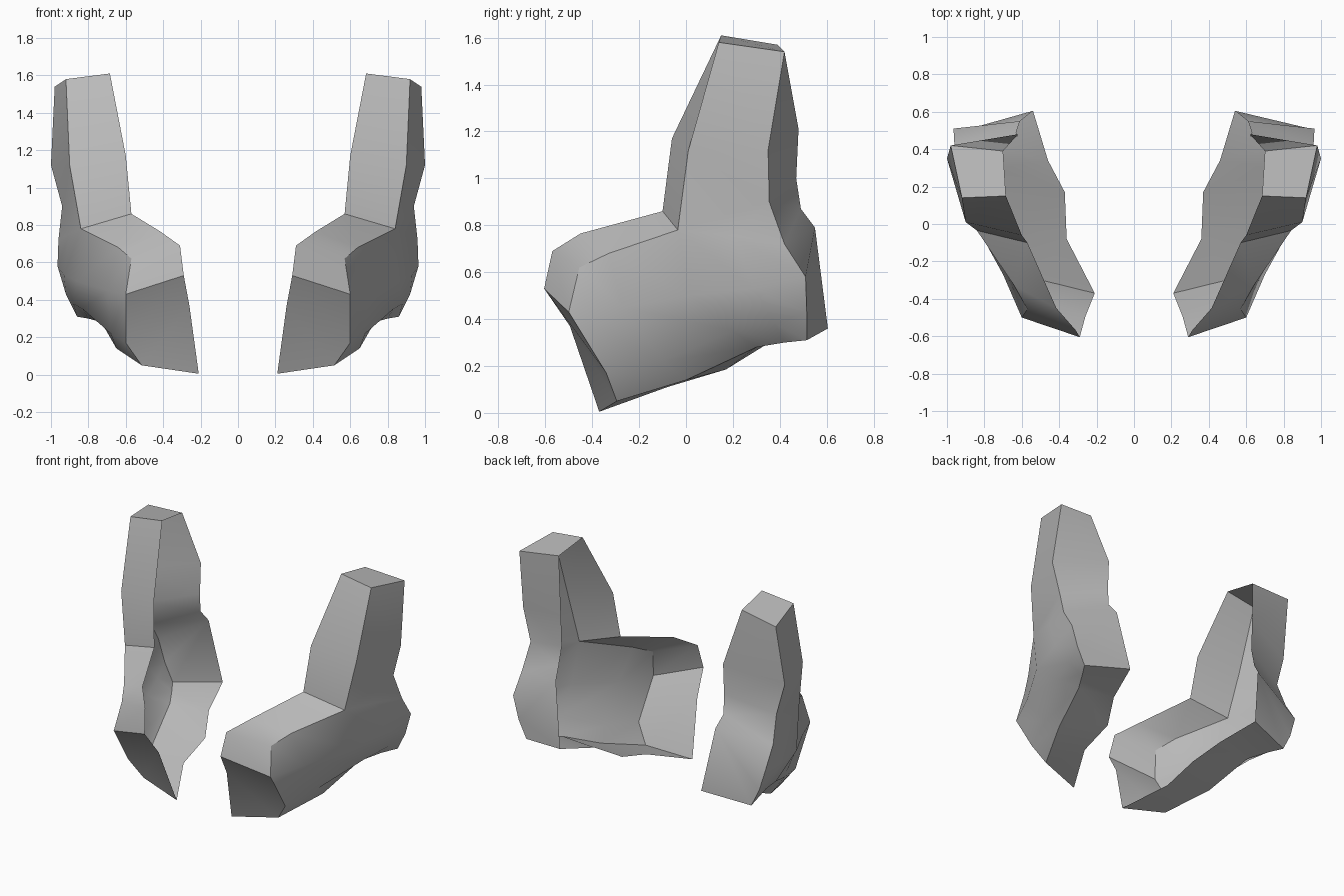
import bpy
import bmesh
import math
from mathutils import Vector

default_cube = bpy.data.objects.get("Cube")
if default_cube:
    bpy.data.objects.remove(default_cube, do_unlink=True)


def make_material(name, colour):
    material = bpy.data.materials.new(name)
    material.use_nodes = True
    material.diffuse_color = colour
    shader = next(n for n in material.node_tree.nodes if n.type == "BSDF_PRINCIPLED")
    shader.inputs["Base Color"].default_value = colour
    return material


grey = make_material("plain grey", (0.5, 0.5, 0.5, 1))

# Upright section: vertical edges, each from top to bottom
shaft_inner_front = [(.685, .15, 1.61), (.6, -.06, 1.17), (.57, -.1, .86)]
shaft_outer_front = [(.92, .14, 1.58), (.9, .01, 1.12), (.84, -.035, .78)]
back_outer = [(.98, .42, 1.54), (1, .35, 1.12), (.94, .355, .9),
              (.96, .42, .72), (.965, .51, .58), (.86, .515, .31)]
back_inner = [(.7, .39, 1.57), (.62, .48, 1.21), (.62, .47, 1),
              (.63, .49, .87), (.61, .55, .79), (.54, .605, .36)]

# Lower section: vertical edges from the toe towards the back
toe_inner = [(.31, -.57, .69), (.29, -.605, .53), (.26, -.495, .37), (.21, -.37, .005)]
toe_outer = [(.57, -.455, .62), (.6, -.5, .43), (.6, -.34, .17), (.515, -.295, .05)]
wall_front = [(.64, -.33, .68), (.7, -.27, .45), (.68, -.1, .22), (.65, 0, .14)]
wall_middle = [shaft_outer_front[-1], (.86, .02, .5), (.83, .2, .35), (.73, .3, .28)]
wall_rear = [(.9, .2, .755), (.93, .29, .53), (.88, .38, .38), (.8, .42, .3)]
wall_back = [back_outer[3], back_outer[4], (.92, .515, .43), back_outer[5]]
wall = [toe_outer, wall_front, wall_middle, wall_rear, wall_back]

# Free edges along the open inner side
top_inner = [toe_inner[0], (.415, -.45, .765), shaft_inner_front[-1]]
bottom_inner = [toe_inner[-1], (.36, -.08, .11), (.37, .17, .185),
                (.46, .34, .29), back_inner[-1]]


def build_shell(name, side):
    bm = bmesh.new()
    known = {}

    def vertex(point):
        if point not in known:
            known[point] = bm.verts.new((point[0] * side, point[1], point[2]))
        return known[point]

    def face(*points):
        return bm.faces.new([vertex(p) for p in points])

    def strip(first, second):
        for a, b, c, d in zip(first, second, second[1:], first[1:]):
            face(a, b, c, d)

    # Top cap
    cap = face(shaft_inner_front[0], shaft_outer_front[0], back_outer[0], back_inner[0])
    # Upright front and outer side, with the transition into the lower wall
    strip(shaft_inner_front, shaft_outer_front)
    strip(shaft_outer_front, back_outer[:3])
    face(shaft_outer_front[-1], back_outer[2], back_outer[3], wall_rear[0])
    # Back wall
    strip(back_outer[:4], back_inner[:4])
    strip(back_outer[3:5], back_inner[3:5])
    face(back_outer[4], back_inner[4], back_inner[5], back_outer[5], wall_back[2])
    # Toe face and lower outer wall
    strip(toe_inner, toe_outer)
    for left, right in zip(wall, wall[1:]):
        strip(left, right)
    # Upper ledge and underside
    strip([column[0] for column in wall[:3]], top_inner)
    strip([column[-1] for column in wall], bottom_inner)

    bmesh.ops.recalc_face_normals(bm, faces=bm.faces[:])
    cap.normal_update()
    if cap.normal.dot(Vector((0, 0, 1))) < 0:
        bmesh.ops.reverse_faces(bm, faces=bm.faces[:])

    mesh = bpy.data.meshes.new(name)
    bm.to_mesh(mesh)
    bm.free()
    mesh.materials.append(grey)
    shell = bpy.data.objects.new(name, mesh)
    bpy.context.collection.objects.link(shell)
    bpy.ops.object.select_all(action="DESELECT")
    shell.select_set(True)
    bpy.context.view_layer.objects.active = shell
    bpy.ops.object.shade_smooth_by_angle(angle=math.radians(32))
    return shell


build_shell("left_shell", 1)
build_shell("right_shell", -1)
